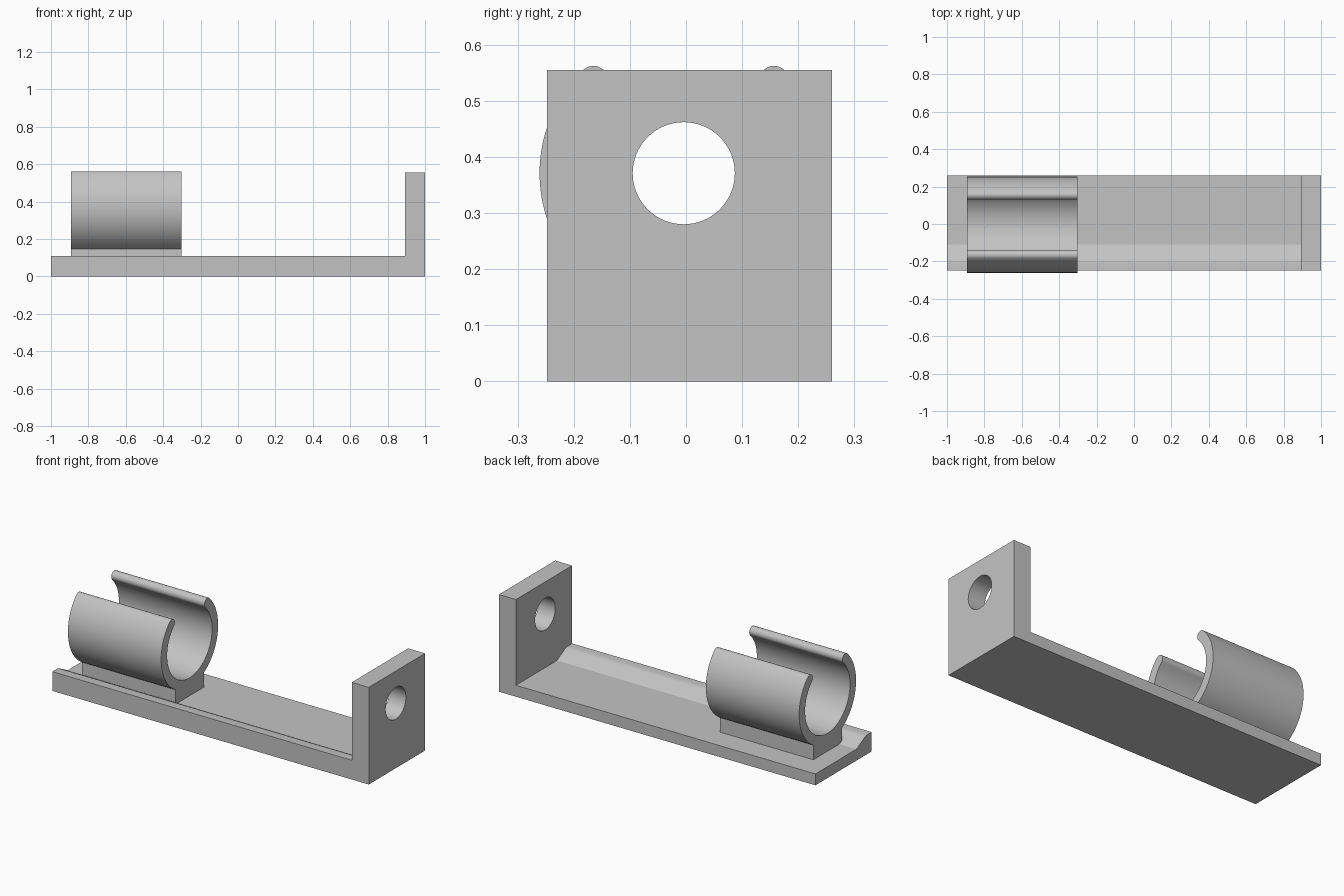
import bpy, bmesh, math
from math import pi, sin, cos

if "Cube" in bpy.data.objects:
    bpy.data.objects.remove(bpy.data.objects["Cube"])

grey = bpy.data.materials.new("plain grey")
grey.diffuse_color = (0.55, 0.55, 0.55, 1)
grey.use_nodes = True
grey.node_tree.nodes["Principled BSDF"].inputs["Base Color"].default_value = grey.diffuse_color

CY, CZ = -0.004, 0.371        # shared axis of the clip and the hole
FLOOR, LIP = 0.065, 0.11      # heights of the bracket floor and front lip


def prism(name, profile, x0, x1):
    """Extrude a closed (y, z) profile along x."""
    bm = bmesh.new()
    face = bm.faces.new([bm.verts.new((x0, y, z)) for y, z in profile])
    new = bmesh.ops.extrude_face_region(bm, geom=[face])["geom"]
    verts = [v for v in new if isinstance(v, bmesh.types.BMVert)]
    bmesh.ops.translate(bm, verts=verts, vec=(x1 - x0, 0, 0))
    bmesh.ops.recalc_face_normals(bm, faces=bm.faces)
    mesh = bpy.data.meshes.new(name)
    bm.to_mesh(mesh)
    bm.free()
    ob = bpy.data.objects.new(name, mesh)
    bpy.context.collection.objects.link(ob)
    mesh.materials.append(grey)
    return ob


def arc(cy, cz, r, a0, a1, n):
    return [(cy + r * cos(a0 + (a1 - a0) * i / n),
             cz + r * sin(a0 + (a1 - a0) * i / n)) for i in range(n + 1)]


def activate(ob):
    bpy.ops.object.select_all(action='DESELECT')
    ob.select_set(True)
    bpy.context.view_layer.objects.active = ob


def cut(ob, cutter):
    cutter.hide_render = True
    mod = ob.modifiers.new("cut", 'BOOLEAN')
    mod.operation, mod.solver, mod.object = 'DIFFERENCE', 'EXACT', cutter
    activate(ob)
    bpy.ops.object.modifier_apply(modifier=mod.name)
    bpy.data.objects.remove(cutter)


def smooth(ob):
    activate(ob)
    bpy.ops.object.shade_smooth_by_angle(angle=math.radians(25))


# Bracket: solid block, cleared above the floor to leave end post and front lip
bracket = prism("bracket", [(-0.248, 0), (0.26, 0), (0.26, 0.555), (-0.248, 0.555)], -1, 1)
clearance = [(-0.4, LIP), (-0.205, LIP), (-0.196, 0.1085), (-0.187, 0.1055),
             (-0.178, 0.101), (-0.11, FLOOR), (0.4, FLOOR), (0.4, 1), (-0.4, 1)]
cut(bracket, prism("clearance_cutter", clearance, -1.2, 0.893))

# Round hole through the end post
cut(bracket, prism("hole_cutter", arc(CY, CZ, 0.091, 0, 2 * pi, 64)[:-1], 0.7, 1.2))
smooth(bracket)

# Spring clip: open ring with rounded tips on a square foot, mirrored half profile
R, r, w = 0.257, 0.203, 0.128
mid, cap, tip = (R + r) / 2, (R - r) / 2, math.radians(45.6)
half = [(w, 0.05 - CZ)]
half += arc(0, 0, R, -math.acos(w / R), tip, 40)
half += arc(mid * cos(tip), mid * sin(tip), cap, tip, tip + pi, 14)[1:-1]
half += arc(0, 0, r, tip, -pi / 2, 48)
profile = half + [(-y, z) for y, z in reversed(half[:-1])]
clip = prism("spring_clip", [(y + CY, z + CZ) for y, z in profile], -0.892, -0.303)
smooth(clip)
